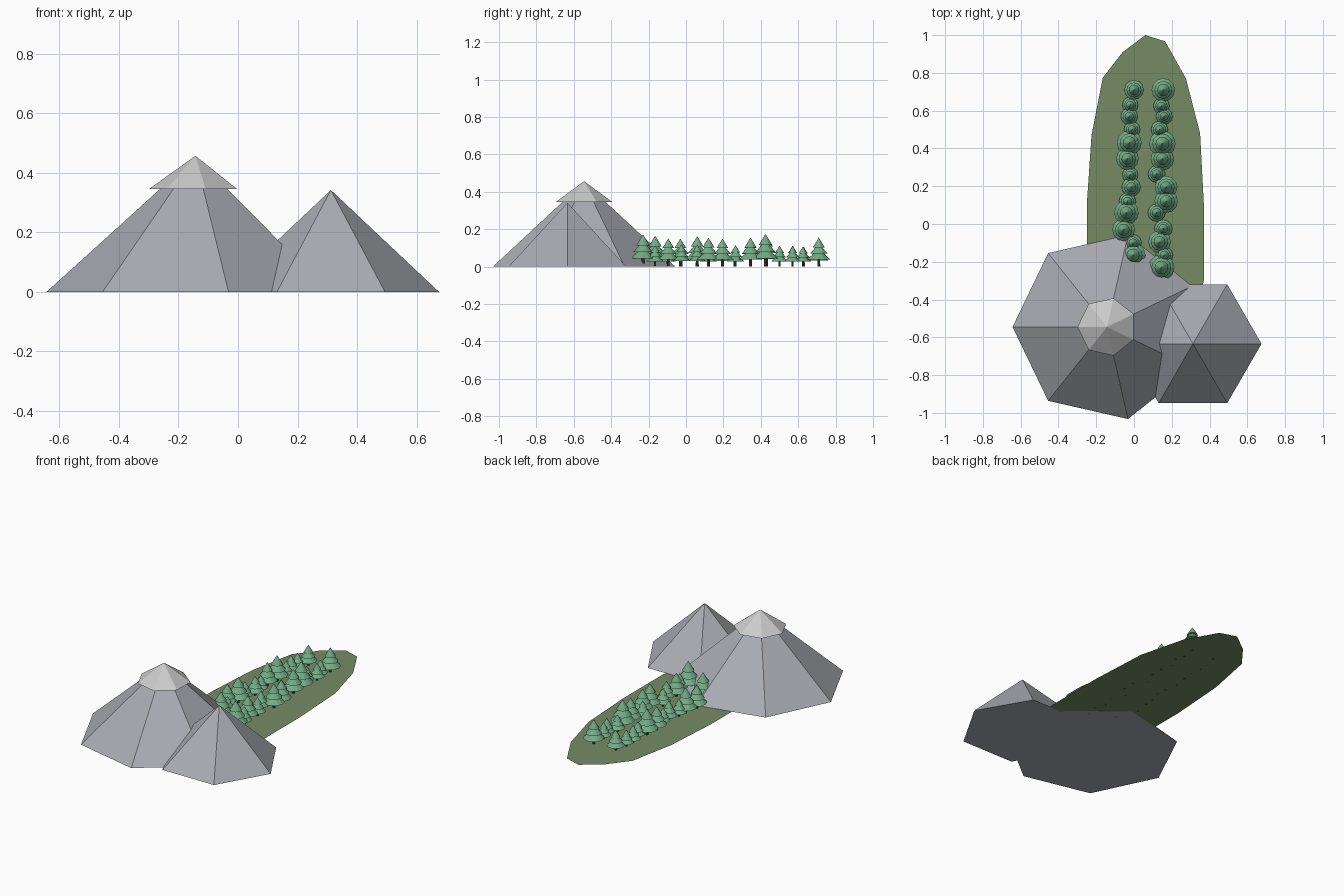
import bpy, bmesh, math
from mathutils import Matrix

if "Cube" in bpy.data.objects:
    bpy.data.objects.remove(bpy.data.objects["Cube"])


def material(name, rgb):
    m = bpy.data.materials.new(name)
    m.diffuse_color = (*rgb, 1)
    m.use_nodes = True
    m.node_tree.nodes["Principled BSDF"].inputs["Base Color"].default_value = m.diffuse_color
    return m


def finish(bm, name, mats):
    mesh = bpy.data.meshes.new(name)
    bm.to_mesh(mesh)
    bm.free()
    for m in mats:
        mesh.materials.append(m)
    obj = bpy.data.objects.new(name, mesh)
    bpy.context.collection.objects.link(obj)
    return obj


def add_cone(bm, x, y, z0, z1, r0, r1, sides, index=0):
    # Cone or frustum between two heights, first corner pointing to +y
    place = Matrix.Translation((x, y, (z0 + z1) / 2)) @ Matrix.Rotation(math.pi / 2, 4, 'Z')
    new = bmesh.ops.create_cone(bm, cap_ends=True, segments=sides, radius1=r0,
                                radius2=r1, depth=z1 - z0, matrix=place)
    for f in {f for v in new['verts'] for f in v.link_faces}:
        f.material_index = index


rock = material("rock", (0.40, 0.41, 0.45))
snow = material("snow", (0.85, 0.85, 0.87))
grass = material("grass", (0.18, 0.26, 0.13))
bark = material("bark", (0.12, 0.07, 0.04))
leaf = material("leaf", (0.17, 0.42, 0.24))

# Mountains and snow cap
for name, x, y, z0, z1, r, sides, mat in [
        ("large_mountain", -0.143, -0.545, 0, 0.453, 0.50, 7, rock),
        ("snow_cap", -0.143, -0.545, 0.345, 0.457, 0.156, 7, snow),
        ("small_mountain", 0.312, -0.634, 0, 0.342, 0.363, 6, rock)]:
    bm = bmesh.new()
    add_cone(bm, x, y, z0, z1, r, 0, sides)
    finish(bm, name, [mat])

# Flat grass patch
outline = [(0.06, 1.0), (-0.06, 0.91), (-0.165, 0.775), (-0.225, 0.47), (-0.25, 0.10),
           (-0.25, -0.12), (-0.215, -0.42), (-0.13, -0.70), (-0.02, -0.86), (0.08, -0.93),
           (0.18, -0.84), (0.29, -0.60), (0.37, -0.30), (0.37, 0.10), (0.35, 0.48),
           (0.275, 0.77), (0.165, 0.967)]
bm = bmesh.new()
bm.faces.new([bm.verts.new((x, y, 0.001)) for x, y in outline])
finish(bm, "grass_patch", [grass])

# Two rows of trees: x, y, crown radius
left_row = [(0, .71, .052), (-.02, .63, .042), (-.025, .57, .045), (-.01, .50, .043),
            (-.025, .43, .066), (-.035, .345, .06), (-.02, .26, .042), (-.015, .195, .05),
            (-.035, .12, .045), (-.04, .06, .065), (-.055, -.03, .06), (-.005, -.10, .045),
            (-.005, -.165, .066), (-.035, -.23, .049)]
right_row = [(.155, .71, .062), (.145, .625, .043), (.16, .57, .044), (.135, .50, .045),
             (.15, .425, .07), (.15, .345, .062), (.12, .265, .046), (.17, .195, .06),
             (.17, .12, .062), (.12, .06, .047), (.155, -.025, .048), (.135, -.095, .06),
             (.16, -.165, .046), (.145, -.23, .069)]
tiers = [(0.25, 0.60, 1.0), (0.45, 0.80, 0.76), (0.66, 1.0, 0.52)]
for name, row in (("left_tree_row", left_row), ("right_tree_row", right_row)):
    bm = bmesh.new()
    for x, y, r in row:
        h = 2.5 * r
        add_cone(bm, x, y, 0, 0.3 * h, 0.13 * r, 0.11 * r, 8, 1)
        for low, high, width in tiers:
            add_cone(bm, x, y, low * h, high * h, width * r, 0, 12)
    finish(bm, name, [leaf, bark])
